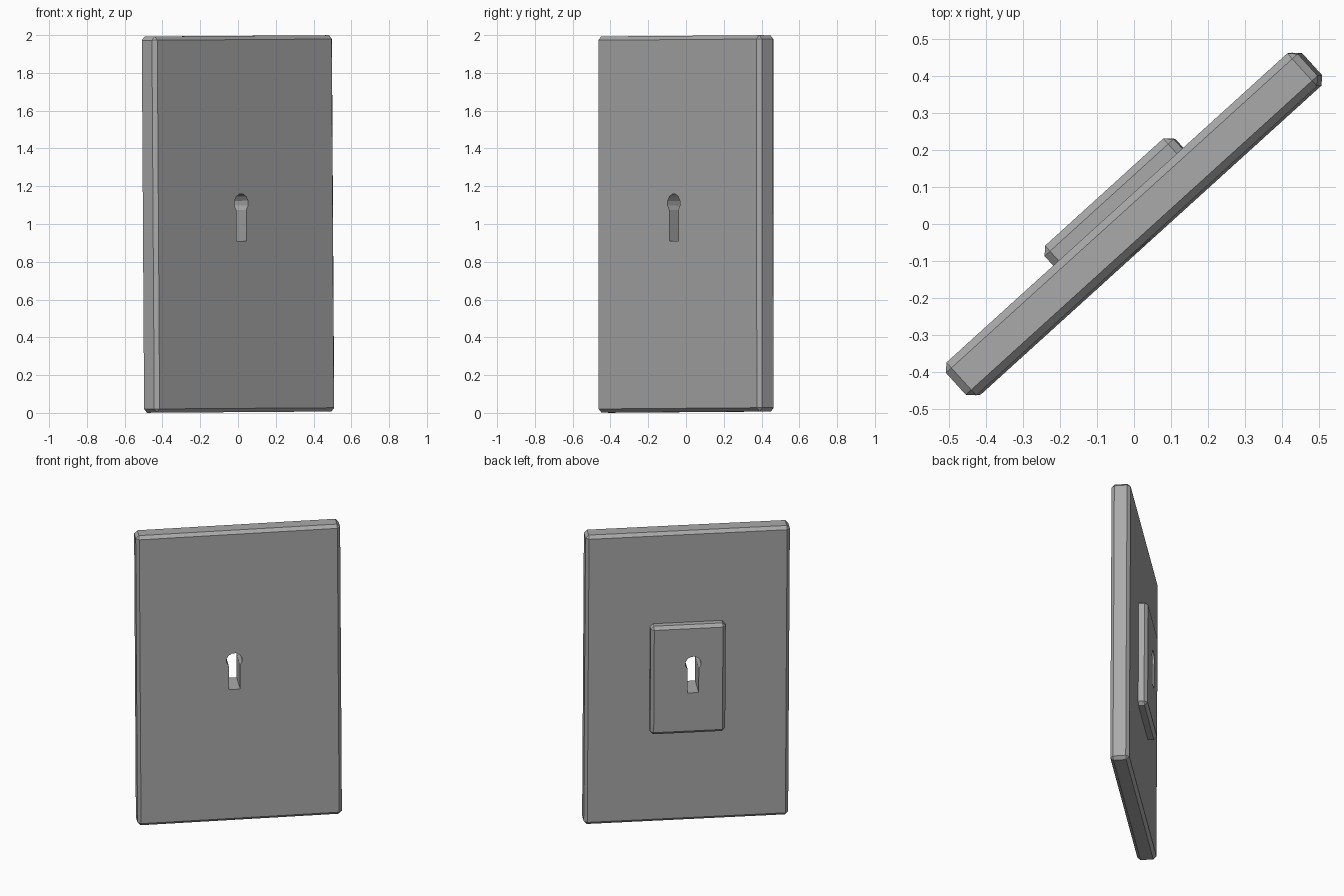
import bpy
import bmesh
from math import sin, cos, radians
from mathutils import Matrix, Vector

cube = bpy.data.objects.get("Cube")
if cube:
    bpy.data.objects.remove(cube, do_unlink=True)

# Single flat colour
GREY = (0.4, 0.4, 0.4, 1.0)
grey = bpy.data.materials.new("plain grey")
grey.use_nodes = True
grey.diffuse_color = GREY
grey.node_tree.nodes["Principled BSDF"].inputs["Base Color"].default_value = GREY

# Shared pose: turned about the upright, with a very slight lean
POSE = (Matrix.Translation((0, 0, 1))
        @ Matrix.Rotation(radians(42.2), 4, 'Z')
        @ Matrix.Rotation(radians(-0.2), 4, 'X')
        @ Matrix.Rotation(radians(-0.3), 4, 'Y'))


def add_object(name, bm):
    bmesh.ops.recalc_face_normals(bm, faces=bm.faces)
    mesh = bpy.data.meshes.new(name)
    bm.to_mesh(mesh)
    bm.free()
    mesh.materials.append(grey)
    obj = bpy.data.objects.new(name, mesh)
    bpy.context.collection.objects.link(obj)
    obj.matrix_world = POSE
    return obj


def chamfered_slab(name, width, front, back, height, cutter):
    bm = bmesh.new()
    size = Matrix.Diagonal((width, back - front, height, 1))
    bmesh.ops.create_cube(
        bm, size=1, matrix=Matrix.Translation((0, (front + back) / 2, 0)) @ size)
    obj = add_object(name, bm)
    bevel = obj.modifiers.new("chamfer", 'BEVEL')
    bevel.width = 0.02
    bevel.segments = 1
    cut = obj.modifiers.new("keyhole", 'BOOLEAN')
    cut.operation = 'DIFFERENCE'
    cut.solver = 'EXACT'
    cut.object = cutter
    return obj


# Keyhole cutter: twelve-sided round head running down into a straight slot
HOLE_X, HEAD_Z, SLOT_Z, RADIUS = -0.03, 0.11, -0.09, 0.05
outline = [(RADIUS * cos(radians(a)), HEAD_Z + RADIUS * sin(radians(a)))
           for a in range(-45, 226, 30)]
half_slot = outline[0][0]
outline += [(-half_slot, SLOT_Z), (half_slot, SLOT_Z)]

bm = bmesh.new()
face = bm.faces.new([bm.verts.new((HOLE_X + x, -0.3, z)) for x, z in outline])
extruded = bmesh.ops.extrude_face_region(bm, geom=[face])
bmesh.ops.translate(bm, vec=Vector((0, 0.6, 0)),
                    verts=[v for v in extruded["geom"]
                           if isinstance(v, bmesh.types.BMVert)])
keyhole = add_object("keyhole_cutter", bm)
keyhole.hide_render = True
keyhole.hide_viewport = True
keyhole.display_type = 'WIRE'

# Main panel, and the small lock plate on its back
chamfered_slab("main_panel", 1.286, -0.06, 0.06, 1.992, keyhole)
chamfered_slab("back_lock_plate", 0.472, 0.03, 0.117, 0.745, keyhole)
